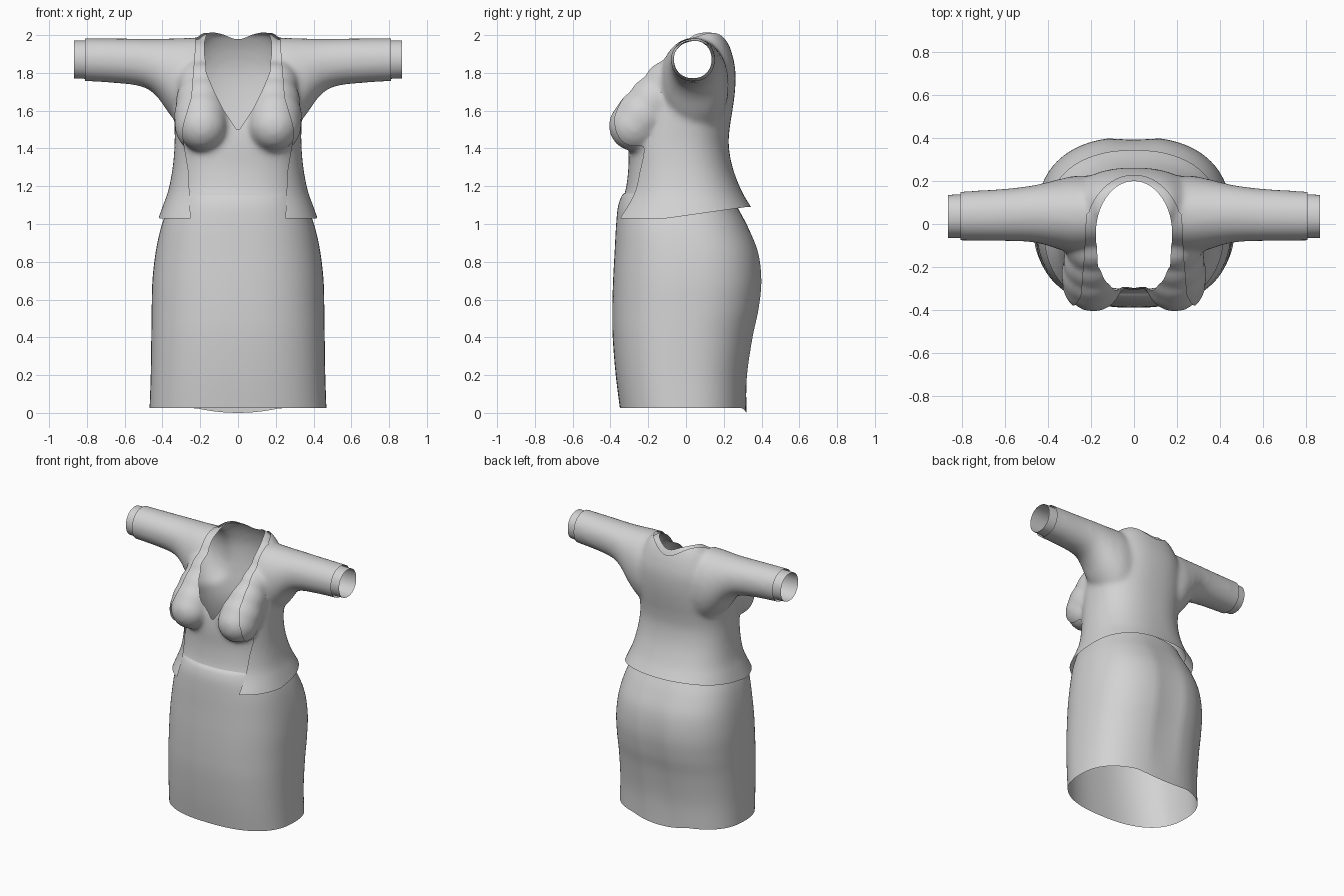
import bpy
import bmesh
from math import cos, sin, pi

cube = bpy.data.objects.get("Cube")
if cube:
    bpy.data.objects.remove(cube)

cloth = bpy.data.materials.new("light grey cloth")
cloth.use_nodes = True
COLOUR = (0.65, 0.65, 0.65, 1)
cloth.diffuse_color = COLOUR
cloth.node_tree.nodes["Principled BSDF"].inputs["Base Color"].default_value = COLOUR


def spline(rows, steps=6):
    """Smooth in-between rows through the given rows."""
    out = []
    for i in range(len(rows) - 1):
        p0, p1 = rows[max(i - 1, 0)], rows[i]
        p2, p3 = rows[i + 1], rows[min(i + 2, len(rows) - 1)]
        for k in range(steps):
            t = k / steps
            out.append([b + t / 2 * (c - a + t * (2 * a - 5 * b + 4 * c - d + t * (3 * (b - c) + d - a)))
                        for a, b, c, d in zip(p0, p1, p2, p3)])
    return out + [list(rows[-1])]


def lerp(table, z):
    """Look up a width in a list of (height, width) pairs."""
    if z <= table[0][0]:
        return table[0][1]
    for (z0, w0), (z1, w1) in zip(table, table[1:]):
        if z <= z1:
            return w0 + (w1 - w0) * (z - z0) / (z1 - z0)
    return table[-1][1]


def loft(bm, rows, along_x=False, side=1, power=2.0, closed=True, count=72):
    """Skin rounded rings; a row is position, low, high, front, back."""
    rings = []
    for pos, low, high, front, back in spline(rows):
        ring = []
        for k in range(count):
            a = 2 * pi * k / count
            c, s = cos(a), sin(a)
            u = (low + high) / 2 + (high - low) / 2 * abs(c) ** (2 / power) * (1 if c > 0 else -1)
            y = (front + back) / 2 + (back - front) / 2 * abs(s) ** (2 / power) * (1 if s > 0 else -1)
            ring.append(bm.verts.new((side * pos, y, u) if along_x else (u, y, pos)))
        rings.append(ring)
    for r0, r1 in zip(rings, rings[1:]):
        for k in range(count):
            j = (k + 1) % count
            bm.faces.new((r0[k], r0[j], r1[j], r1[k]))
    if closed:
        bm.faces.new(rings[0][::-1])
        bm.faces.new(rings[-1])


def cut(bm, rule):
    """Trim away the surface where the rule is positive, along a clean edge."""
    value = {v: rule(v.co) for v in bm.verts}
    fresh = set()
    for e in list(bm.edges):
        a, b = e.verts
        if value[a] * value[b] < 0:
            v = bmesh.utils.edge_split(e, a, value[a] / (value[a] - value[b]))[1]
            fresh.add(v)
    for v in fresh:
        value[v] = 0
    for f in list(bm.faces):
        ends = [v for v in f.verts if v in fresh]
        if len(ends) == 2:
            bmesh.utils.face_split(f, ends[0], ends[1])
    gone = [f for f in bm.faces if sum(value[v] for v in f.verts) > 0]
    bmesh.ops.delete(bm, geom=gone, context='FACES')


def finish(bm, name):
    mesh = bpy.data.meshes.new(name)
    bm.to_mesh(mesh)
    bm.free()
    mesh.materials.clear()
    mesh.materials.append(cloth)
    for p in mesh.polygons:
        p.use_smooth = True
    obj = bpy.data.objects.new(name, mesh)
    bpy.context.collection.objects.link(obj)
    return obj


def mirrored(rows):
    return [(z, -w, w, f, b) for z, w, f, b in rows]


# Body form shared by blouse and jacket: torso, bust and sleeves fused
form = bmesh.new()
loft(form, mirrored([
    (0.95, 0.44, -0.42, 0.41), (1.03, 0.41, -0.39, 0.37), (1.10, 0.385, -0.35, 0.325),
    (1.18, 0.357, -0.32, 0.28), (1.30, 0.335, -0.305, 0.235), (1.42, 0.325, -0.305, 0.215),
    (1.52, 0.325, -0.295, 0.222), (1.62, 0.325, -0.27, 0.238), (1.72, 0.31, -0.215, 0.25),
    (1.82, 0.29, -0.14, 0.25), (1.91, 0.25, -0.08, 0.23), (1.97, 0.215, -0.03, 0.205),
    (2.015, 0.17, 0.0, 0.18)]), power=2.4)
for side in (1, -1):
    loft(form, [
        (0.10, 1.45, 1.975, -0.12, 0.20), (0.25, 1.49, 1.975, -0.13, 0.215),
        (0.34, 1.57, 1.972, -0.11, 0.20), (0.42, 1.68, 1.97, -0.085, 0.18),
        (0.50, 1.735, 1.97, -0.072, 0.165), (0.65, 1.757, 1.972, -0.068, 0.15),
        (0.92, 1.772, 1.974, -0.065, 0.135)], along_x=True, side=side, power=2.1)
    # Bust, fading up into the chest
    for y, z, r in ((-0.275, 1.52, 0.135), (-0.235, 1.57, 0.14), (-0.175, 1.65, 0.13), (-0.1, 1.74, 0.12)):
        ball = bmesh.ops.create_uvsphere(form, u_segments=32, v_segments=20, radius=r)
        bmesh.ops.translate(form, verts=ball["verts"], vec=(side * 0.19, y, z))
bmesh.ops.recalc_face_normals(form, faces=form.faces[:])
helper = finish(form, "body_form")
helper.hide_render = True
remesh = helper.modifiers.new("fuse", 'REMESH')
remesh.mode = 'VOXEL'
remesh.voxel_size = 0.016
relax = helper.modifiers.new("relax", 'SMOOTH')
relax.factor = 0.5
relax.iterations = 14
depsgraph = bpy.context.evaluated_depsgraph_get()
body = bpy.data.meshes.new_from_object(helper.evaluated_get(depsgraph))
bpy.data.objects.remove(helper)


def neck_hole(edge, rx, ry):
    """Open the front along an edge table and the back along an ellipse."""
    def rule(p):
        front = min(lerp(edge, p.z) - abs(p.x), 0.05 - p.y)
        oval = 1 - (p.x / rx) ** 2 - ((p.y + 0.045) / ry) ** 2
        return max(front, min(oval * 0.15, p.y + 0.1, p.z - 1.8))
    return rule


def garment(name, offset, rules):
    bm = bmesh.new()
    bm.from_mesh(body)
    bm.normal_update()
    moved = [(v, v.co + v.normal * offset) for v in bm.verts]
    for v, co in moved:
        v.co = co
    for rule in rules:
        cut(bm, rule)
    return finish(bm, name)


# Blouse with a deep V neck, tucked into the skirt
v_neck = [(1.40, -0.05), (1.49, 0.0), (1.60, 0.075), (1.70, 0.125), (1.80, 0.168), (1.90, 0.175), (2.0, 0.145)]
garment("blouse", 0.0, [
    lambda p: 1.15 - p.z,
    lambda p: abs(p.x) - 0.868,
    neck_hole(v_neck, 0.178, 0.245)])

# Open jacket with a hem that rises toward the back
opening = [(1.0, 0.25), (1.28, 0.262), (1.46, 0.292), (1.52, 0.29), (1.67, 0.245), (1.96, 0.222)]


def hem(p):
    t = min(max((p.y + 0.1) / 0.42, 0), 1)
    return 1.03 + 0.06 * t - p.z


garment("jacket", 0.011, [
    hem,
    lambda p: abs(p.x) - 0.81,
    neck_hole(opening, 0.225, 0.272)])

# Skirt, a fitted open tube with a slight dip at the back hem
skirt = bmesh.new()
loft(skirt, mirrored([
    (0.025, 0.468, -0.35, 0.32), (0.20, 0.462, -0.372, 0.328), (0.40, 0.459, -0.388, 0.358),
    (0.55, 0.457, -0.39, 0.39), (0.70, 0.453, -0.386, 0.405), (0.85, 0.436, -0.378, 0.388),
    (0.98, 0.408, -0.371, 0.335), (1.08, 0.372, -0.362, 0.28), (1.14, 0.345, -0.345, 0.25),
    (1.165, 0.335, -0.325, 0.24)]), power=2.45, closed=False, count=96)
for v in skirt.verts:
    if v.co.z < 0.03 and v.co.y > 0:
        v.co.z -= 0.025 * max(0, 1 - (v.co.x / 0.22) ** 2)
    # Soft hollow down the centre of the seat
    if v.co.y > 0:
        v.co.y -= 0.012 * max(0, 1 - (v.co.x / 0.12) ** 2) * sin(pi * min(max(v.co.z, 0), 1.16) / 1.16)
bmesh.ops.recalc_face_normals(skirt, faces=skirt.faces[:])
finish(skirt, "skirt")
bpy.data.meshes.remove(body)
